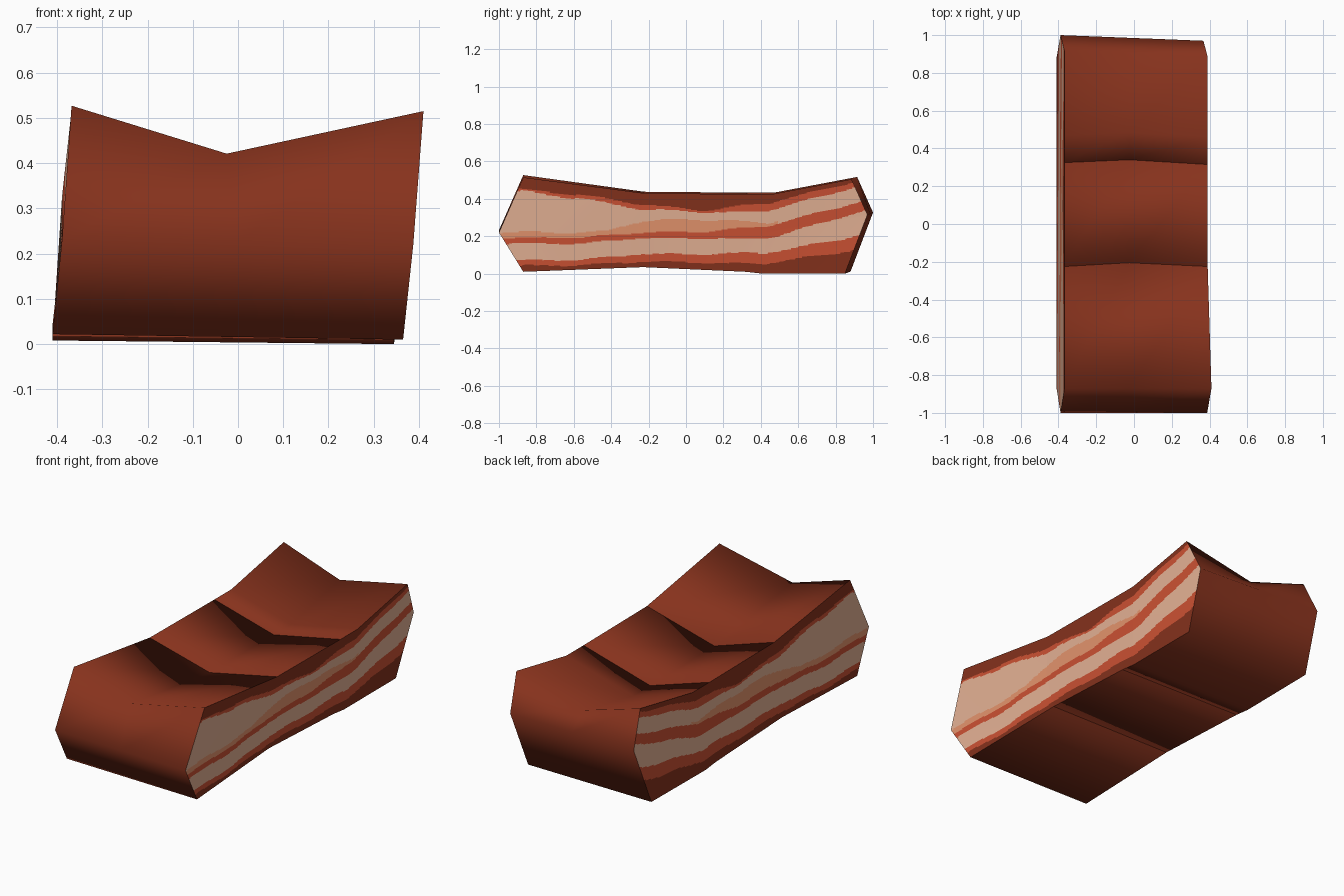
import bpy, bmesh, math
from mathutils import Vector

if "Cube" in bpy.data.objects:
    bpy.data.objects.remove(bpy.data.objects["Cube"])


def material(name, rgb):
    m = bpy.data.materials.new(name)
    m.diffuse_color = (*rgb, 1)
    m.use_nodes = True
    m.node_tree.nodes["Principled BSDF"].inputs["Base Color"].default_value = m.diffuse_color
    return m


MATS = [material("brown_rind", (0.24, 0.032, 0.012)),
        material("red_meat", (0.62, 0.085, 0.034)),
        material("pale_fat", (0.81, 0.46, 0.31)),
        material("salmon_fat", (0.84, 0.32, 0.165))]

# cross stations from front to back: (y, z) of top, middle and bottom edge,
# shift of the right side in x, offset of the left side in (y, z)
STATIONS = [
    ((-0.87, 0.515), (-1.00, 0.22), (-0.87, 0.010), 0.00, (0.0, 0.012)),
    ((-0.225, 0.43), (-0.26, 0.22), (-0.23, 0.035), -0.02, (0.0, 0.008)),
    ((0.315, 0.425), (0.34, 0.22), (0.32, 0.01), -0.02, (0.01, 0.008)),
    ((0.46, 0.425), (0.43, 0.22), (0.41, 0.00), -0.02, (0.01, 0.008)),
    ((0.885, 0.505), (0.970, 0.315), (0.85, 0.00), -0.02, (0.03, 0.012)),
]

# stripe boundaries as fractions of the height along y
STRIPES = [
    (-1.0, .08, .15, .36, .43, .88, .89),
    (-.55, .06, .13, .35, .43, .86, .90),
    (-.25, .08, .19, .42, .50, .80, .86),
    (.10, .10, .21, .42, .51, .76, .78),
    (.33, .10, .24, .42, .56, .77, .86),
    (.50, .14, .26, .44, .60, .80, .90),
    (1.0, .22, .34, .57, .70, .91, .97),
]


def edge_point(station, t, side):
    """Point on a station's side edge; t runs 0 bottom to 1 top."""
    top, mid, bot, dx, off = station
    a, b, k = (bot, mid, t * 2) if t < 0.5 else (mid, top, t * 2 - 1)
    y, z = a[0] + (b[0] - a[0]) * k, a[1] + (b[1] - a[1]) * k
    if side < 0:
        return Vector((-0.41 + 0.042 * t, y + off[0], z + off[1]))
    return Vector((0.365 + 0.045 * t + dx, y, z))


def stripe_colour(y, t):
    y = max(-0.999, min(0.999, y))
    for lo, hi in zip(STRIPES, STRIPES[1:]):
        if lo[0] <= y <= hi[0]:
            k = (y - lo[0]) / (hi[0] - lo[0])
            a, b, c, d, e, f = [p + (q - p) * k for p, q in zip(lo[1:], hi[1:])]
            break
    t += 0.010 * math.sin(y * 17)
    if t < a or t > f:
        return 0
    if t < b or c < t < d or t > e:
        return 1
    # salmon core of the upper fat, thickest in the middle
    core = max(0.16, 0.62 * (1 - (abs(y - 0.02) / 0.5) ** 2))
    if y < 0.5 and t > d and (t - d) / (e - d) < core:
        return 3
    return 2


def slab(name, stations):
    bm = bmesh.new()
    # rind wrapped around top, back, bottom and front, with a valley on top
    outline = ([(s, 1.0) for s in stations] + [(stations[-1], 0.5)]
               + [(s, 0.0) for s in reversed(stations)] + [(stations[0], 0.5)])
    rows = []
    for s, t in outline:
        l, r = edge_point(s, t, -1), edge_point(s, t, 1)
        c = (l + r) / 2
        if t == 1.0:
            c.x = -0.025
            c.z -= 0.10
            if s not in (STATIONS[0], STATIONS[-1]):
                c.y += 0.02
        rows.append([bm.verts.new(p) for p in (l, c, r)])
    for a, b in zip(rows, rows[1:] + rows[:1]):
        for i in range(2):
            f = bm.faces.new((a[i], a[i + 1], b[i + 1], b[i]))
            f.smooth = True
    # striped cut sides
    n_t = 80
    for side in (-1, 1):
        for s0, s1 in zip(stations, stations[1:]):
            n_s = max(8, round((s1[0][0] - s0[0][0]) / 0.015))
            grid = [[bm.verts.new(edge_point(s0, j / n_t, side).lerp(
                edge_point(s1, j / n_t, side), i / n_s))
                for j in range(n_t + 1)] for i in range(n_s + 1)]
            for i in range(n_s):
                for j in range(n_t):
                    q = [grid[i][j], grid[i + 1][j],
                         grid[i + 1][j + 1], grid[i][j + 1]]
                    f = bm.faces.new(q if side > 0 else q[::-1])
                    f.smooth = True
                    f.material_index = stripe_colour(
                        f.calc_center_median().y, (j + 0.5) / n_t)
    me = bpy.data.meshes.new(name)
    bm.to_mesh(me)
    bm.free()
    for m in MATS:
        me.materials.append(m)
    ob = bpy.data.objects.new(name, me)
    bpy.context.collection.objects.link(ob)


slab("front_slab", STATIONS[0:2])
slab("middle_slab", STATIONS[1:3])
slab("back_slab", STATIONS[2:5])
